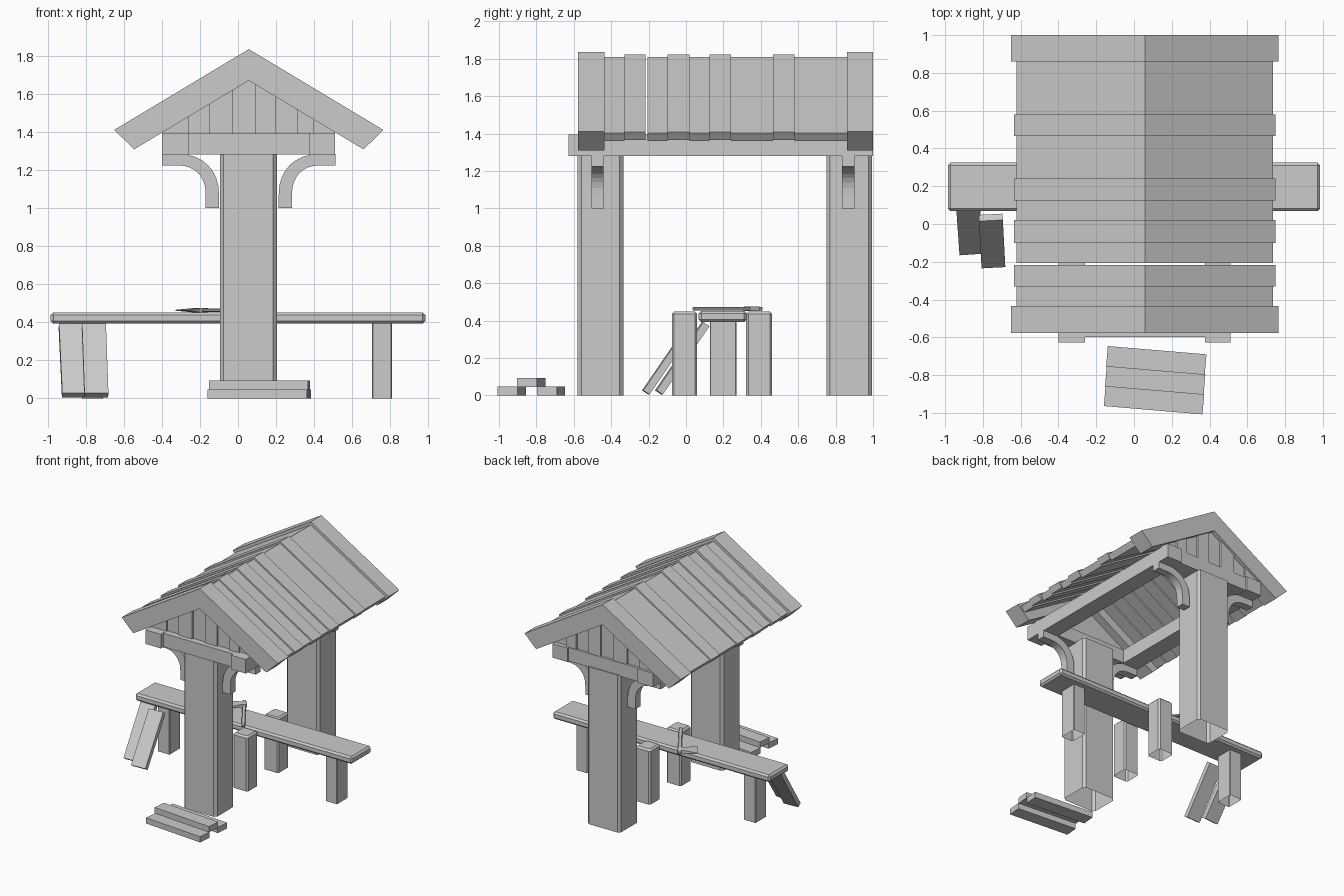
import bpy, bmesh, math
from mathutils import Matrix, Vector

if "Cube" in bpy.data.objects:
    bpy.data.objects.remove(bpy.data.objects["Cube"])


def finish(name, bm, mat=None):
    bmesh.ops.recalc_face_normals(bm, faces=bm.faces)
    me = bpy.data.meshes.new(name)
    bm.to_mesh(me)
    bm.free()
    ob = bpy.data.objects.new(name, me)
    bpy.context.collection.objects.link(ob)
    if mat:
        ob.matrix_world = mat
    return ob


def box(name, x, y, z, mat=None, bevel=0.0):
    bm = bmesh.new()
    bmesh.ops.create_cube(bm, size=1)
    for v in bm.verts:
        v.co = Vector([a + (b - a) * (c + .5) for (a, b), c in zip((x, y, z), v.co)])
    if bevel:
        bmesh.ops.bevel(bm, geom=list(bm.edges), offset=bevel, segments=1, affect='EDGES')
    return finish(name, bm, mat)


def pillar(name, x, y, h, bevel, cap=0.0):
    """Upright timber with chamfered corners, an open foot and an optional tapered top."""
    (x0, x1), (y0, y1), b = x, y, bevel
    ring = [(x0 + b, y0), (x1 - b, y0), (x1, y0 + b), (x1, y1 - b),
            (x1 - b, y1), (x0 + b, y1), (x0, y1 - b), (x0, y0 + b)]
    cx, cy = (x0 + x1) / 2, (y0 + y1) / 2
    k = 1 - 2 * cap / (x1 - x0)
    bm = bmesh.new()
    levels = [(0, 1), (h - cap, 1)] + ([(h, k)] if cap else [])
    rows = [[bm.verts.new((cx + (px - cx) * s, cy + (py - cy) * s, z)) for px, py in ring]
            for z, s in levels]
    for lo, hi in zip(rows, rows[1:]):
        for i in range(8):
            j = (i + 1) % 8
            bm.faces.new((lo[i], lo[j], hi[j], hi[i]))
    bm.faces.new(rows[-1])
    return finish(name, bm)


def extrude_y(name, pts, y0, y1):
    """Profile in x-z, extruded along y."""
    bm = bmesh.new()
    f = bm.faces.new([bm.verts.new((px, y0, pz)) for px, pz in pts])
    r = bmesh.ops.extrude_face_region(bm, geom=[f])
    bmesh.ops.translate(bm, vec=(0, y1 - y0, 0),
                        verts=[e for e in r['geom'] if isinstance(e, bmesh.types.BMVert)])
    return finish(name, bm)


CX = 0.057   # centre line of the shelter
SL = 0.6     # roof slope

# posts
for label, y in (("front", (-.58, -.335)), ("back", (.75, .995))):
    pillar(label + "_post", (-.095, .205), y, 1.29, .02)

# long beams under the eaves and cross beams over the posts
for label, x in (("left", (-.4, -.26)), ("right", (.375, .51))):
    box(label + "_long_beam", x, (-.628, 1.0), (1.28, 1.395))
box("front_cross_beam", (-.27, .385), (-.597, -.43), (1.282, 1.393))
box("back_cross_beam", (-.27, .385), (.83, .985), (1.282, 1.393))


# curved braces, one each side of both posts
def arc(w, h, ox, oz, n=8):
    return [(ox + w * math.cos(math.pi / 2 * i / n) ** .9,
             oz + h * math.sin(math.pi / 2 * i / n) ** .9) for i in range(n + 1)]


outer = [(-.1, 1.0)] + arc(.22, .215, -.32, 1.07) + [(-.4, 1.285)]
inner = [(-.4, 1.225)] + arc(.15, .15, -.32, 1.075)[::-1] + [(-.17, 1.0)]
for label, y in (("front", (-.505, -.44)), ("back", (.835, .9))):
    extrude_y(label + "_left_brace", outer + inner, *y)
    extrude_y(label + "_right_brace", [(2 * CX - a, b) for a, b in outer + inner], *y)


# roof: chevron boards running over the ridge
def chevron(name, ridge, half, drop, inset, y0, y1):
    low = ridge - SL * half
    under_half = half - inset
    under_ridge = ridge - drop
    right = [(CX, ridge), (CX + half, low), (CX + under_half, under_ridge - SL * under_half),
             (CX, under_ridge)]
    left = [(CX - under_half, under_ridge - SL * under_half), (CX - half, low)]
    extrude_y(name, right + left, y0, y1)


for label, y in (("front", (-.578, -.435)), ("back", (.86, 1.0))):
    chevron(label + "_gable_board", 1.836, .708, .165, .105, *y)
for i, (a, b, up) in enumerate([(-.435, -.33, 0), (-.33, -.217, 1), (-.207, -.1, 0), (-.1, .02, 1),
                                (.02, .125, 0), (.125, .24, 1), (.24, .465, 0), (.465, .58, 1),
                                (.58, .72, 0), (.72, .86, 0)]):
    chevron("roof_board_%d" % i, 1.824 if up else 1.81, .692 if up else .679, .06, .03, a, b)

# upright boards filling both gables, alternately stepped in and out
edges = [-.4, -.26, -.15, -.025, .09, .2, .31, .4, .51]
for side, y0, s in (("front", -.578, 1), ("back", 1.0, -1)):
    for i, (a, b) in enumerate(zip(edges, edges[1:])):
        top = [1.69 - SL * abs(p - CX) for p in (a, b)]
        pts = [(a, 1.38), (b, 1.38), (b, top[1])]
        if a < CX < b:
            pts.append((CX, 1.69))
        pts.append((a, top[0]))
        step = .035 if i % 2 else .02
        extrude_y("%s_gable_upright_%d" % (side, i), pts, y0 + s * step, y0 + s * .075)

# bench table and its legs
box("bench_top", (-.985, .985), (.068, .325), (.392, .452), bevel=.014)
for label, x in (("left", (-.82, -.71)), ("right", (.705, .81))):
    pillar(label + "_bench_leg", x, (.127, .27), .4, .005)

# stump seats on both sides of the bench
for label, y in (("front", (-.076, .06)), ("back", (.322, .46))):
    pillar(label + "_stump_seat", (.005, .14), y, .45, .012, .014)

# stacked planks in front
turn = Matrix.Rotation(math.radians(-4.8), 4, 'Z')
for i, (x, y, z) in enumerate([(.118, -.722, 0), (.106, -.932, 0), (.112, -.828, .046)]):
    box("stacked_plank_%d" % i, (-.262, .262), (-.054, .054), (0, .047),
        Matrix.Translation((x, y, z)) @ turn)

# planks leaning on the bench
for i, (x, y0, y1) in enumerate([(-.745, -.215, .035), (-.862, -.145, .105)]):
    d = Vector((-.018, y1 - y0, .365))
    mat = (Matrix.Translation((x, y0, .016)) @ Matrix.Rotation(math.radians(3 + i), 4, 'Z')
           @ Matrix.Rotation(math.atan2(d.z, d.y), 4, 'X'))
    box("leaning_plank_%d" % i, (-.063, .063), (0, d.length), (-.02, .02), mat)

# hatchet lying on the bench
lay = Matrix.Translation((.02, .04, .452)) @ Matrix.Rotation(math.atan2(.37, -.25), 4, 'Z')
box("hatchet_handle", (0, .44), (-.014, .014), (.002, .02), lay, .004)
bm = bmesh.new()
head = [(.35, -.022), (.41, -.022), (.41, .025), (.435, .13), (.31, .13), (.355, .025)]
lo = [bm.verts.new((a, b, .011 - (.002 if b > .1 else .012))) for a, b in head]
hi = [bm.verts.new((a, b, .011 + (.002 if b > .1 else .012))) for a, b in head]
bm.faces.new((lo[0], lo[1], lo[2], lo[5]))
bm.faces.new((lo[5], lo[2], lo[3], lo[4]))
bm.faces.new((hi[0], hi[1], hi[2], hi[5]))
bm.faces.new((hi[5], hi[2], hi[3], hi[4]))
for i in range(6):
    j = (i + 1) % 6
    bm.faces.new((lo[i], lo[j], hi[j], hi[i]))
finish("hatchet_head", bm, lay)
